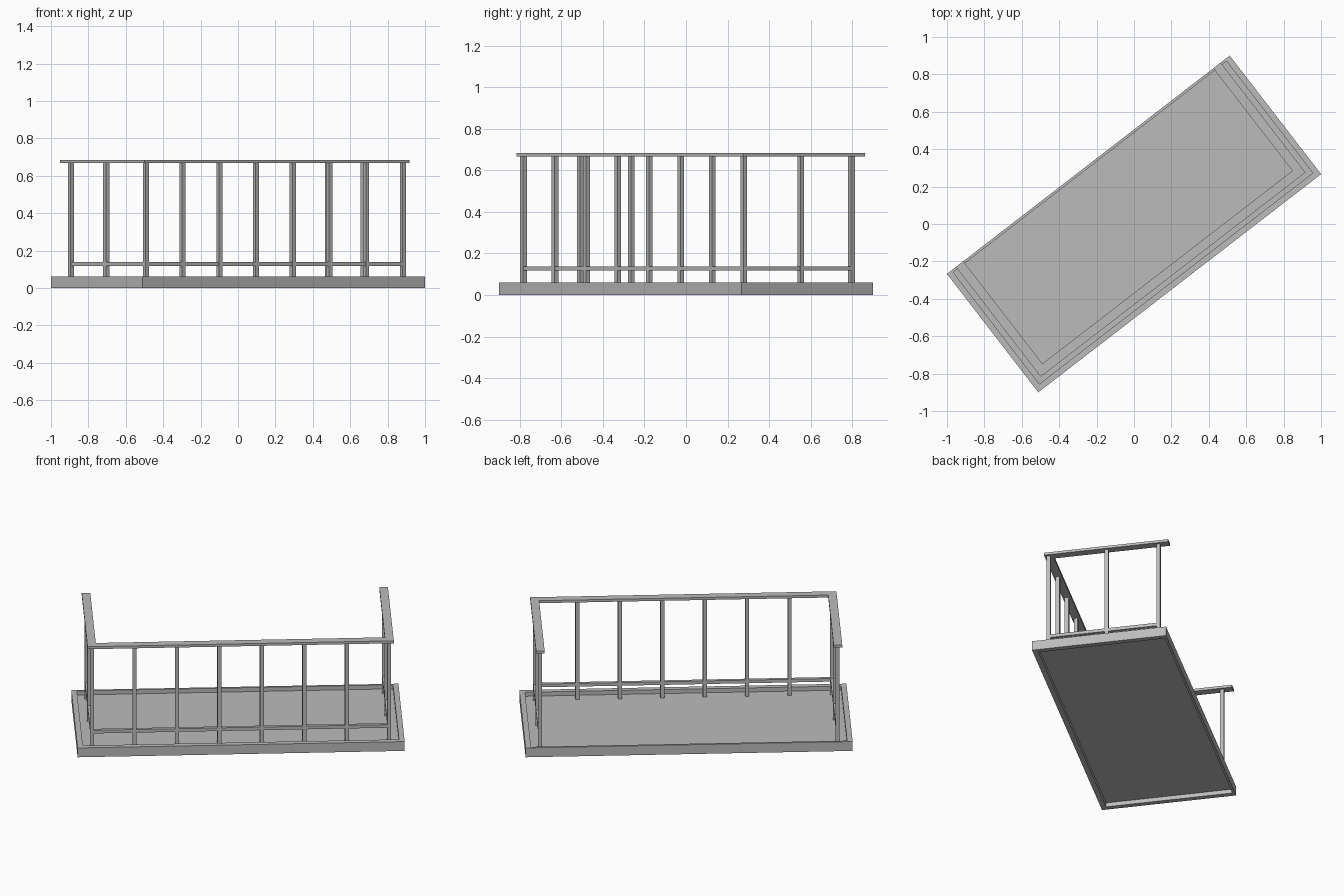
import bpy
import math
from mathutils import Matrix

cube = bpy.data.objects.get("Cube")
if cube:
    bpy.data.objects.remove(cube, do_unlink=True)

grey = bpy.data.materials.new("painted_grey")
grey.use_nodes = True
colour = (0.5, 0.5, 0.5, 1)
grey.diffuse_color = colour
grey.node_tree.nodes["Principled BSDF"].inputs["Base Color"].default_value = colour

# The whole balcony is turned about the vertical axis
TURN = Matrix.Rotation(math.radians(37.65), 4, "Z")
LENGTH, WIDTH, HEIGHT = 0.955, 0.40, 0.06
RIM, BACK_RIM = 0.032, 0.014
FLOOR_TOP, FLOOR_BOTTOM = 0.034, 0.026
POST = 0.023
POST_U, POST_V, END_V = 0.868, -0.3185, 0.337
RAIL_BOTTOM, RAIL_TOP = 0.667, 0.683


def box(name, u, v, z):
    """Box between pairs of limits, along the length, the depth and the height."""
    corners = [(a, b, c) for c in z for b in v for a in u]
    faces = [(0, 2, 3, 1), (4, 5, 7, 6), (0, 1, 5, 4),
             (2, 6, 7, 3), (0, 4, 6, 2), (1, 3, 7, 5)]
    return solid(name, corners, faces)


def prism(name, outline, z):
    """Upright prism over a counter-clockwise outline."""
    n = len(outline)
    verts = [(a, b, c) for c in z for a, b in outline]
    faces = [tuple(reversed(range(n))), tuple(range(n, 2 * n))]
    faces += [(i, (i + 1) % n, n + (i + 1) % n, n + i) for i in range(n)]
    return solid(name, verts, faces)


def solid(name, verts, faces):
    mesh = bpy.data.meshes.new(name)
    mesh.from_pydata(verts, [], faces)
    mesh.materials.append(grey)
    mesh.update()
    obj = bpy.data.objects.new(name, mesh)
    obj.matrix_world = TURN
    bpy.context.collection.objects.link(obj)
    return obj


def u_rail(name, half, front, width, back, z):
    """Rail running along one side, the front and the other side."""
    inner = half - width
    prism(name, [(-half, front), (half, front), (half, back), (inner, back),
                 (inner, front + width), (-inner, front + width),
                 (-inner, back), (-half, back)], z)


# Base: raised rim all round with a thin floor recessed from above and below
u_in, v_front, v_back = LENGTH - RIM, -WIDTH + RIM, WIDTH - BACK_RIM
outer = [(-LENGTH, -WIDTH), (LENGTH, -WIDTH), (LENGTH, WIDTH), (-LENGTH, WIDTH)]
inner = [(-u_in, v_front), (u_in, v_front), (u_in, v_back), (-u_in, v_back)]
rim_verts = [(a, b, c) for c in (0, HEIGHT) for ring in (outer, inner) for a, b in ring]
rim_faces = []
for i in range(4):
    j = (i + 1) % 4
    rim_faces += [(i, j, 8 + j, 8 + i), (4 + j, 4 + i, 12 + i, 12 + j),
                  (8 + i, 8 + j, 12 + j, 12 + i), (j, i, 4 + i, 4 + j)]
solid("base_rim", rim_verts, rim_faces)
box("floor", (-u_in, u_in), (v_front, v_back), (FLOOR_BOTTOM, FLOOR_TOP))

# Handrail and lower rail
u_rail("handrail", 0.894, -0.342, 0.05, WIDTH, (RAIL_BOTTOM, RAIL_TOP))
u_rail("lower_rail", POST_U + 0.01, POST_V - 0.01, 0.02, END_V, (0.118, 0.138))

# Posts along the front, then two more on each side
spots = [("front_post", -POST_U + 2 * POST_U * i / 7, POST_V) for i in range(8)]
spots += [("side_post", side * POST_U, v) for side in (-1, 1) for v in (0.028, END_V)]
for name, u, v in spots:
    h = POST / 2
    box(name, (u - h, u + h), (v - h, v + h), (FLOOR_TOP, RAIL_BOTTOM))
